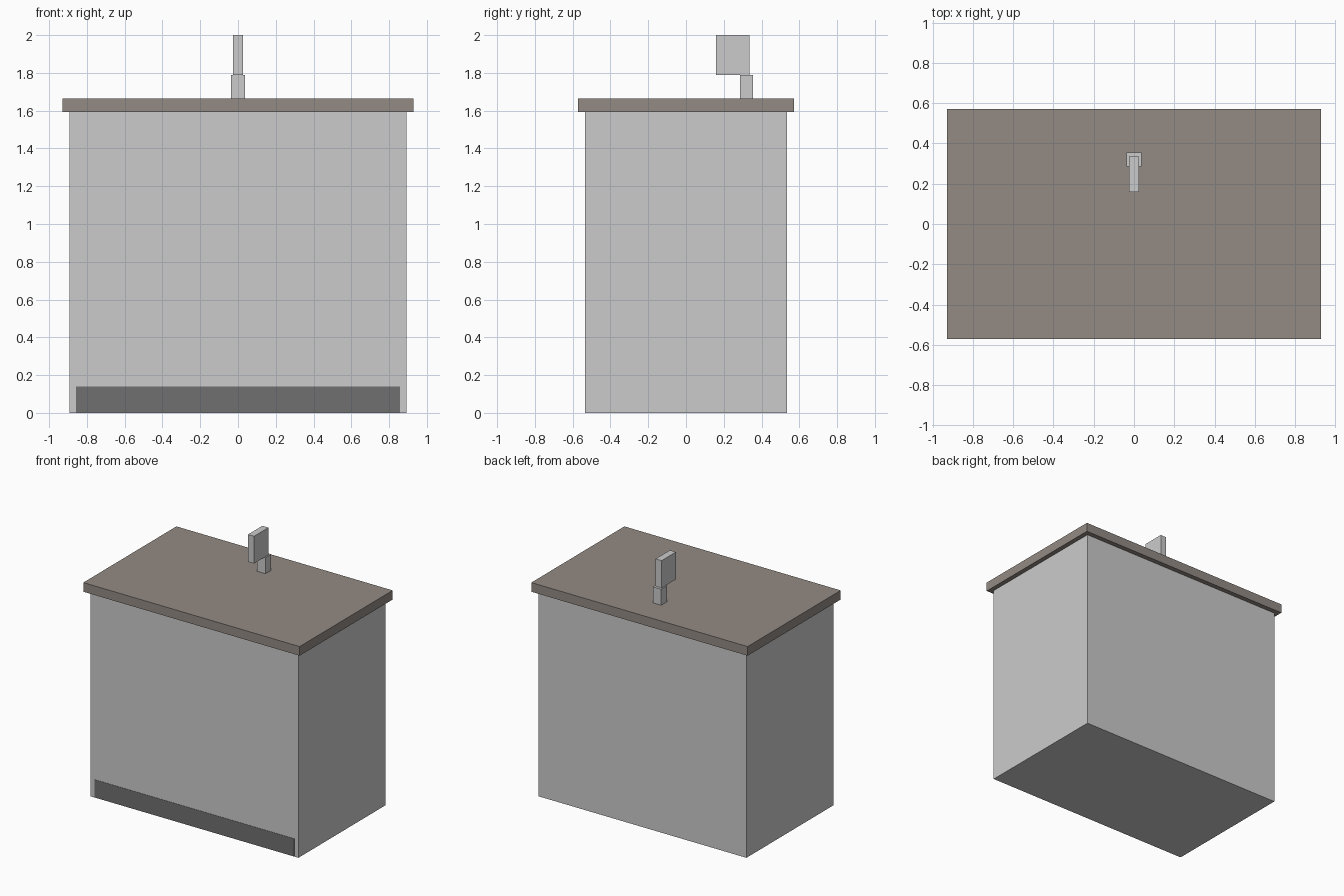
import bpy

if "Cube" in bpy.data.objects:
    bpy.data.objects.remove(bpy.data.objects["Cube"])


def material(name, rgb):
    mat = bpy.data.materials.new(name)
    mat.diffuse_color = (*rgb, 1.0)
    mat.use_nodes = True
    mat.node_tree.nodes["Principled BSDF"].inputs["Base Color"].default_value = mat.diffuse_color
    return mat


def box(name, x, y, z, mat=None):
    """Axis-aligned block given by its (min, max) range on each axis."""
    ranges = (x, y, z)
    bpy.ops.mesh.primitive_cube_add(size=1, location=[(a + b) / 2 for a, b in ranges])
    obj = bpy.context.object
    obj.name = name
    obj.scale = [b - a for a, b in ranges]
    bpy.ops.object.transform_apply(location=False, rotation=False, scale=True)
    if mat:
        obj.data.materials.append(mat)
    return obj


stone = material("dark_stone", (0.29, 0.255, 0.23))
plinth = material("dark_plinth", (0.16, 0.16, 0.16))

# Cabinet body and the dark plinth flush with its front
box("cabinet_body", (-0.893, 0.893), (-0.534, 0.534), (0, 1.593))
box("toe_kick", (-0.858, 0.858), (-0.536, 0.46), (0.002, 0.14), plinth)

# Overhanging worktop
box("countertop", (-0.929, 0.929), (-0.571, 0.571), (1.593, 1.664), stone)

# Tap: square base with a spout block reaching forward
box("tap_base", (-0.036, 0.036), (0.285, 0.356), (1.664, 1.788))
box("tap_spout", (-0.026, 0.026), (0.16, 0.336), (1.788, 2.0))
